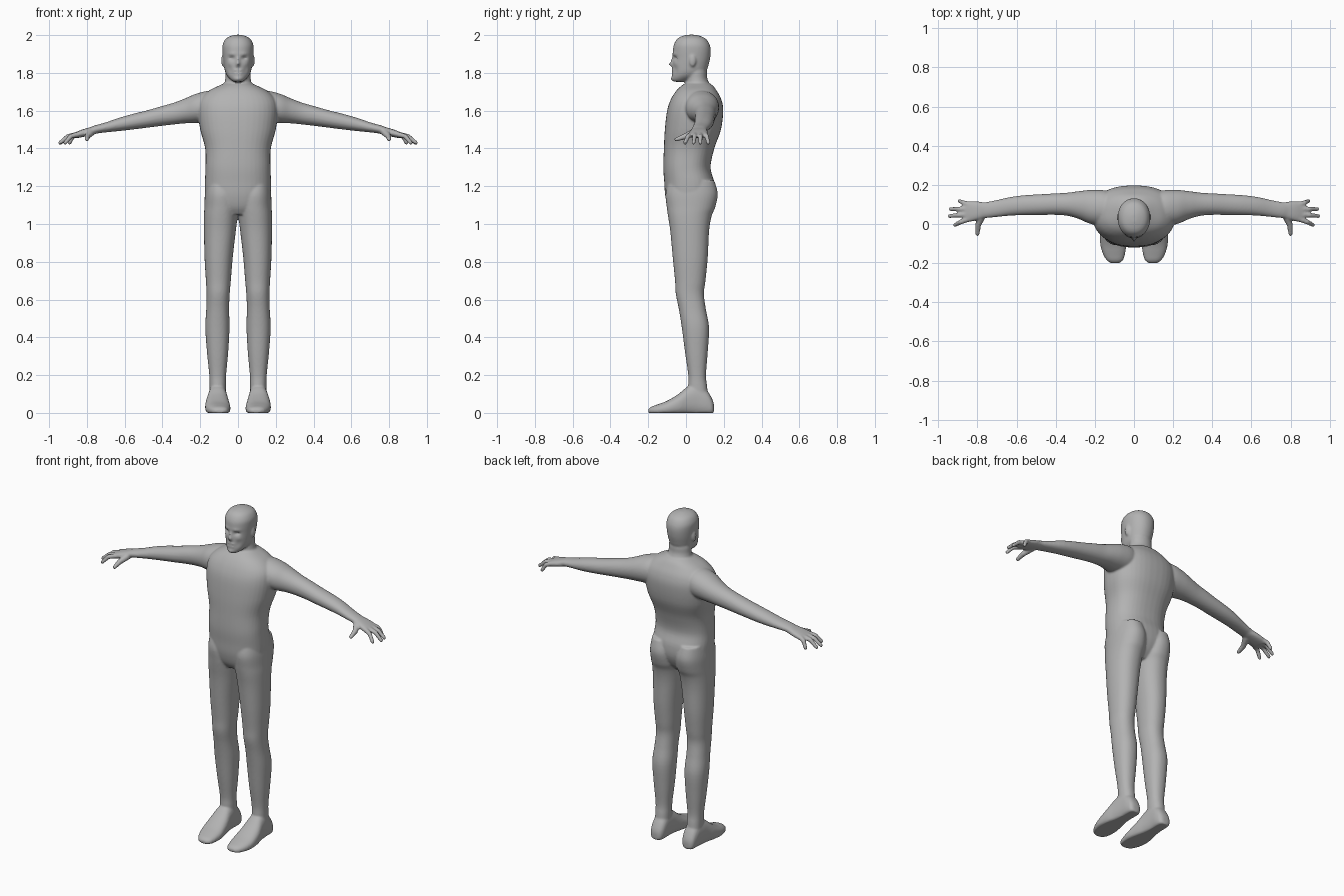
import bpy, bmesh, math
from mathutils import Vector, Matrix

bm = bmesh.new()


def spline(p0, p1, p2, p3, t):
    return [0.5 * (2 * b + (c - a) * t + (2 * a - 5 * b + 4 * c - d) * t * t
                   + (3 * b - a - 3 * c + d) * t ** 3)
            for a, b, c, d in zip(p0, p1, p2, p3)]


def loft(axis, stations, side=1, power=2.3, seg=40, steps=5):
    """Skin of rounded rings; station = (position on axis, low/high, low/high)."""
    n = len(stations)
    rows = []
    for i in range(n - 1):
        quad = [stations[min(max(i + k, 0), n - 1)] for k in (-1, 0, 1, 2)]
        rows += [spline(*quad, s / steps) for s in range(steps)]
    rows.append(stations[-1])
    rings = []
    for t, a0, a1, b0, b1 in rows:
        ring = []
        for k in range(seg):
            ang = 2 * math.pi * k / seg
            c, s = math.cos(ang), math.sin(ang)
            u = (a0 + a1) / 2 + (a1 - a0) / 2 * math.copysign(abs(c) ** (2 / power), c)
            v = (b0 + b1) / 2 + (b1 - b0) / 2 * math.copysign(abs(s) ** (2 / power), s)
            x, y, z = {'X': (t, u, v), 'Y': (u, t, v), 'Z': (u, v, t)}[axis]
            ring.append(bm.verts.new((side * x, y, max(z, 0))))
        rings.append(ring)
    for r, q in zip(rings, rings[1:]):
        for k in range(seg):
            bm.faces.new((r[k], r[(k + 1) % seg], q[(k + 1) % seg], q[k]))
    bm.faces.new(rings[0])
    bm.faces.new(rings[-1])
    return [v for r in rings for v in r]


def ball(center, size):
    m = Matrix.Translation(center) @ Matrix.Diagonal((*size, 1))
    bmesh.ops.create_uvsphere(bm, u_segments=16, v_segments=10, radius=1, matrix=m)


def finger(points, radii, side):
    pts = [Vector((side * x, y, z)) for x, y, z in points]
    for p, r in zip(pts, radii):
        ball(p, (r, r, r))
    for p, q, r, s in zip(pts, pts[1:], radii, radii[1:]):
        d = q - p
        m = Matrix.Translation((p + q) / 2) @ d.to_track_quat('Z', 'Y').to_matrix().to_4x4()
        bmesh.ops.create_cone(bm, cap_ends=True, segments=16, radius1=r, radius2=s,
                              depth=d.length, matrix=m)


# Torso
loft('Z', [(1.05, -.09, .09, -.07, .09), (1.09, -.155, .155, -.095, .125),
           (1.15, -.172, .172, -.11, .15), (1.22, -.175, .175, -.115, .15),
           (1.3, -.172, .172, -.12, .13), (1.4, -.174, .174, -.117, .15),
           (1.5, -.2, .2, -.112, .185), (1.6, -.212, .212, -.1, .197),
           (1.66, -.2, .2, -.08, .187), (1.705, -.155, .155, -.052, .163),
           (1.735, -.095, .095, -.02, .14), (1.75, -.06, .06, .01, .11)], power=2.4)

# Neck
loft('Z', [(1.68, -.1, .1, -.03, .15), (1.73, -.076, .076, -.008, .13),
           (1.77, -.067, .067, .0, .113), (1.81, -.065, .065, .0, .11),
           (1.86, -.05, .05, .01, .09)], power=2)

# Head, with the face shaped by soft bumps (x, z, x spread, z spread, depth)
head = loft('Z', [(1.753, -.024, .024, -.066, .0), (1.765, -.04, .04, -.074, .03),
                  (1.785, -.058, .058, -.074, .08), (1.81, -.069, .069, -.072, .108),
                  (1.845, -.075, .075, -.07, .12), (1.88, -.079, .079, -.069, .128),
                  (1.92, -.082, .082, -.069, .131), (1.95, -.081, .081, -.064, .125),
                  (1.978, -.067, .067, -.048, .108), (1.993, -.045, .045, -.025, .082),
                  (2.002, -.015, .015, .01, .05)], power=2.15, seg=96, steps=8)
bumps = [(0, 1.845, .009, .012, .022), (0, 1.868, .008, .018, .01),
         (.032, 1.878, .014, .009, -.014), (.03, 1.9, .022, .007, .006),
         (.045, 1.848, .014, .012, .004), (.012, 1.814, .014, .004, .007),
         (.012, 1.803, .014, .002, -.004), (.01, 1.796, .012, .004, .006),
         (0, 1.768, .018, .01, .006), (.04, 1.815, .012, .02, -.005)]
for v in head:
    if v.co.y < 0.0:
        push = 0
        for x, z, sx, sz, amp in bumps:
            push += amp * math.exp(-((abs(v.co.x) - x) / sx) ** 2 - ((v.co.z - z) / sz) ** 2)
        v.co.y -= push

for side in (-1, 1):
    # Ear
    ball((side * .079, .035, 1.865), (.01, .018, .033))

    # Leg
    loft('Z', [(.06, .065, .15, .02, .12), (.14, .064, .15, .012, .112),
               (.2, .063, .152, .012, .106), (.32, .052, .164, -.005, .115),
               (.45, .045, .173, -.022, .122), (.55, .047, .168, -.038, .105),
               (.63, .044, .166, -.054, .095), (.7, .038, .17, -.058, .103),
               (.82, .028, .177, -.07, .115), (.96, .012, .18, -.083, .122),
               (1.04, .002, .18, -.095, .135), (1.09, -.005, .178, -.102, .155),
               (1.16, 0, .175, -.108, .168), (1.23, .02, .165, -.09, .15)],
         side, power=2.2)

    # Foot
    loft('Y', [(-.2, .075, .118, 0, .018), (-.185, .056, .14, -.01, .032),
               (-.15, .045, .16, -.015, .045), (-.1, .04, .173, -.015, .064),
               (-.04, .046, .172, -.015, .1), (.01, .055, .162, -.015, .14),
               (.06, .06, .155, -.015, .155), (.11, .062, .15, -.015, .12),
               (.138, .072, .142, -.01, .075), (.148, .09, .125, .005, .045)],
         side, power=2.4)

    # Arm
    loft('X', [(.08, .02, .15, 1.56, 1.69), (.15, -.005, .172, 1.54, 1.705),
               (.22, .0, .174, 1.535, 1.69), (.28, .025, .168, 1.533, 1.665),
               (.34, .042, .16, 1.527, 1.642), (.41, .047, .156, 1.519, 1.622),
               (.48, .046, .152, 1.51, 1.602), (.56, .045, .147, 1.5, 1.582),
               (.63, .043, .138, 1.492, 1.562), (.7, .036, .123, 1.485, 1.538),
               (.757, .03, .112, 1.478, 1.522), (.79, .028, .112, 1.472, 1.51)],
         side, power=2.1)

    # Palm
    loft('X', [(.75, .035, .108, 1.478, 1.52), (.79, .024, .114, 1.468, 1.51),
               (.825, .014, .116, 1.46, 1.5), (.855, .01, .114, 1.455, 1.488),
               (.87, .02, .104, 1.46, 1.48)], side, power=2.5)

    # Fingers and thumb
    for y0, y1, reach in ((.026, -.005, .915), (.05, .04, .943),
                          (.077, .076, .938), (.1, .118, .892)):
        mid = .855 + (reach - .855) * .5
        finger([(.845, y0, 1.475), (mid, (y0 + y1) / 2, 1.465), (reach, y1, 1.43)],
               (.0145, .0125, .0105), side)
    finger([(.775, .045, 1.487), (.797, -.005, 1.464), (.8, -.052, 1.447)],
           (.02, .0155, .011), side)

bmesh.ops.recalc_face_normals(bm, faces=bm.faces)
mesh = bpy.data.meshes.new("body")
bm.to_mesh(mesh)
bm.free()
body = bpy.data.objects.new("body", mesh)
bpy.context.collection.objects.link(body)

# Skin colour
grey = bpy.data.materials.new("plain_grey")
grey.diffuse_color = (.45, .45, .45, 1)
mesh.materials.append(grey)

# Blend all parts into one continuous smooth skin
remesh = body.modifiers.new("blend", 'REMESH')
remesh.mode = 'VOXEL'
remesh.voxel_size = .006
remesh.use_smooth_shade = True
smooth = body.modifiers.new("soften", 'SMOOTH')
smooth.factor = .5
smooth.iterations = 5
